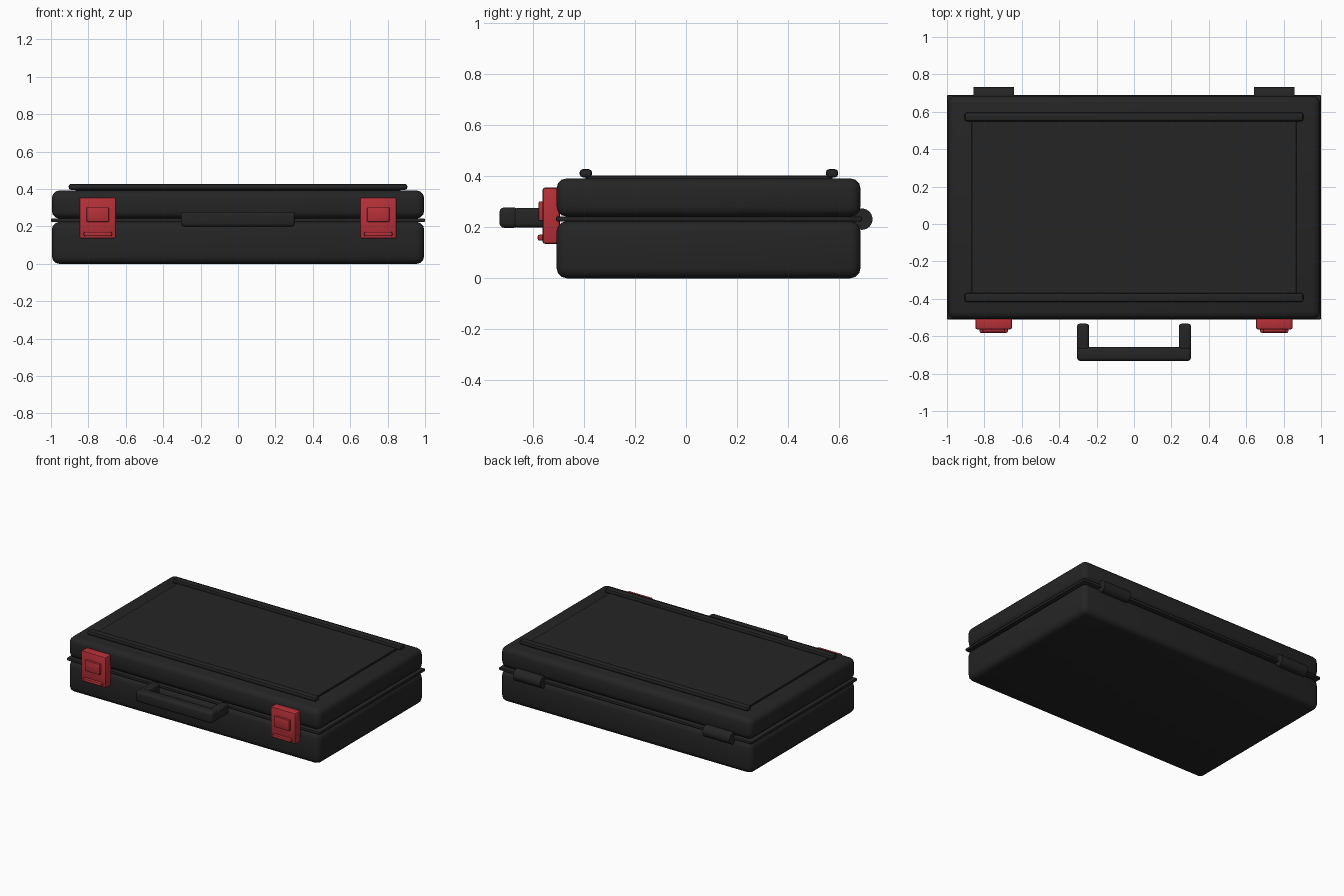
import bpy, math

if "Cube" in bpy.data.objects:
    bpy.data.objects.remove(bpy.data.objects["Cube"])

def material(name, rgb):
    m = bpy.data.materials.new(name)
    m.diffuse_color = (*rgb, 1)
    m.use_nodes = True
    m.node_tree.nodes["Principled BSDF"].inputs["Base Color"].default_value = m.diffuse_color
    return m

BLACK = material("black plastic", (0.018, 0.018, 0.018))
RED = material("red plastic", (0.47, 0.03, 0.04))

def finish(o, name, mat, bevel=0, segs=2):
    o.name = name
    o.data.materials.append(mat)
    if bevel:
        b = o.modifiers.new("Bevel", 'BEVEL')
        b.width, b.segments = bevel, segs
        b.limit_method = 'ANGLE'
        bpy.ops.object.modifier_apply(modifier=b.name)
    bpy.ops.object.shade_smooth_by_angle(angle=math.radians(32))
    return o

def box(name, x, y, z, mat, bevel=0, segs=2):
    """Box from (min, max) ranges."""
    bpy.ops.mesh.primitive_cube_add(size=1, location=[(a + b) / 2 for a, b in (x, y, z)])
    o = bpy.context.object
    o.scale = [b - a for a, b in (x, y, z)]
    bpy.ops.object.transform_apply(location=False, rotation=False, scale=True)
    return finish(o, name, mat, bevel, segs)

# Case shells and the thin rim between them
box("case_base", (-0.995, 0.995), (-0.508, 0.685), (0, 0.224), BLACK, 0.04, 3)
box("case_lid", (-0.995, 0.995), (-0.508, 0.685), (0.242, 0.392), BLACK, 0.04, 3)
box("seam_rim", (-1, 1), (-0.51, 0.69), (0.223, 0.243), BLACK, 0.006)

# Raised lid panel with a ridge along its front and back edges
box("lid_panel", (-0.87, 0.87), (-0.395, 0.575), (0.38, 0.403), BLACK, 0.004, 1)
for side, y in (("front", -0.393), ("back", 0.573)):
    box(f"lid_ridge_{side}", (-0.905, 0.905), (y - 0.024, y + 0.024), (0.396, 0.428), BLACK, 0.012)

# Latches and hinges, one pair on each side
for side, s in (("left", -0.75), ("right", 0.75)):
    box(f"latch_{side}", (s - 0.098, s + 0.098), (-0.563, -0.495), (0.135, 0.356), RED, 0.01)
    box(f"latch_button_{side}", (s - 0.06, s + 0.06), (-0.578, -0.55), (0.225, 0.302), RED, 0.005)
    box(f"latch_lip_{side}", (s - 0.075, s + 0.075), (-0.582, -0.55), (0.148, 0.171), RED, 0.007)
    bpy.ops.mesh.primitive_cylinder_add(vertices=24, radius=0.042, depth=0.215,
                                        location=(s, 0.69, 0.232),
                                        rotation=(0, math.pi / 2, 0))
    finish(bpy.context.object, f"hinge_{side}", BLACK)

# Carrying handle: grip bar with two arms
box("handle_grip", (-0.305, 0.305), (-0.732, -0.658), (0.198, 0.278), BLACK, 0.018, 3)
for side, s in (("left", -1), ("right", 1)):
    x = sorted((s * 0.24, s * 0.305))
    box(f"handle_arm_{side}", x, (-0.68, -0.533), (0.2, 0.275), BLACK, 0.015, 3)
